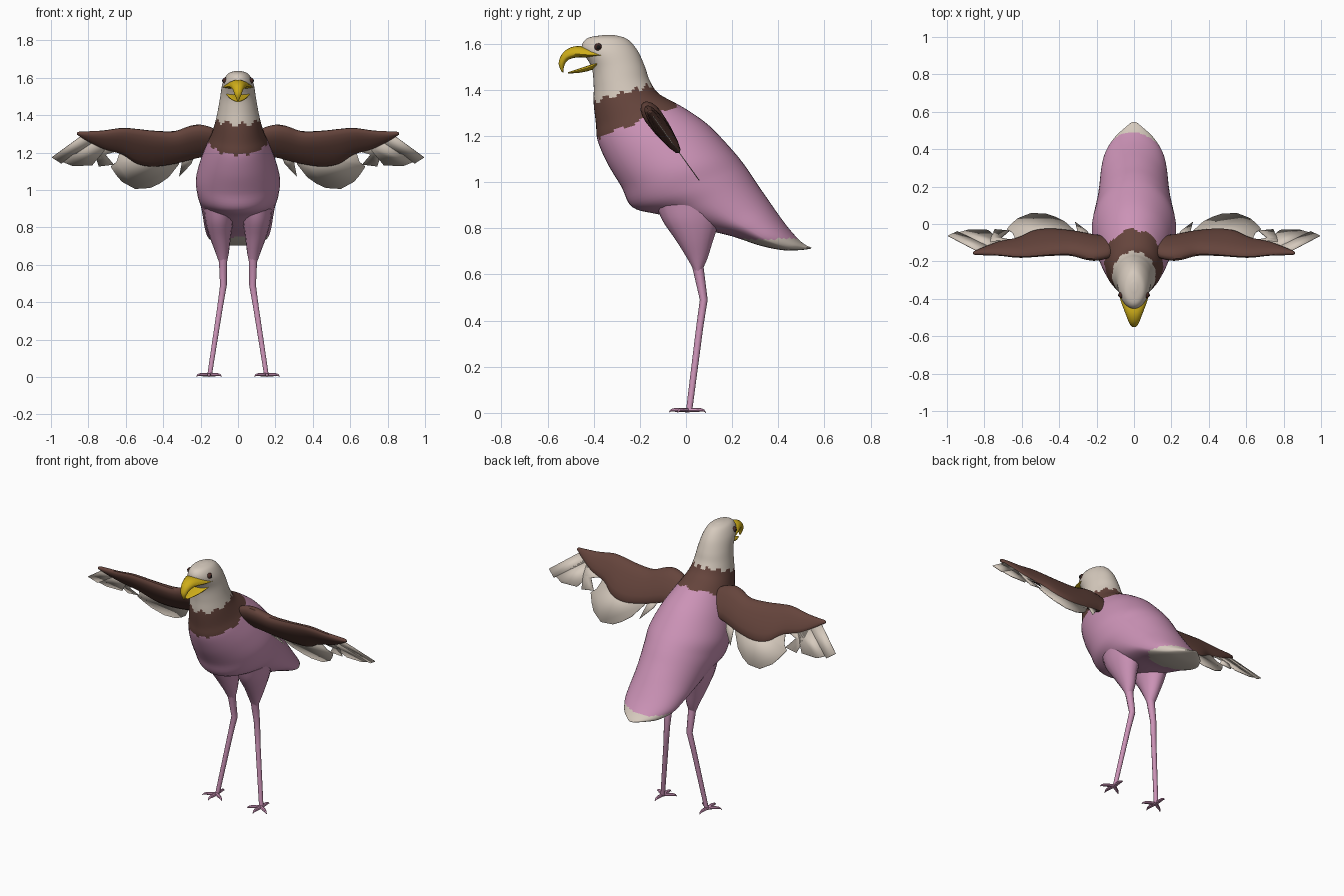
import bpy, bmesh, math
from mathutils import Vector

if "Cube" in bpy.data.objects:
    bpy.data.objects.remove(bpy.data.objects["Cube"], do_unlink=True)


def material(name, rgb):
    m = bpy.data.materials.new(name)
    m.use_nodes = True
    m.diffuse_color = (*rgb, 1)
    m.node_tree.nodes["Principled BSDF"].inputs["Base Color"].default_value = (*rgb, 1)
    return m


PINK = material("pink", (0.60, 0.29, 0.47))
BROWN = material("brown", (0.13, 0.058, 0.045))
CREAM = material("cream", (0.67, 0.59, 0.51))
YELLOW = material("yellow", (0.62, 0.42, 0.01))
IRIS = material("dark_brown", (0.07, 0.025, 0.02))
BLACK = material("black", (0.01, 0.01, 0.01))


def finish(name, bm, mats, mirror, angle=40):
    bmesh.ops.recalc_face_normals(bm, faces=bm.faces)
    me = bpy.data.meshes.new(name)
    bm.to_mesh(me)
    bm.free()
    ob = bpy.data.objects.new(name, me)
    bpy.context.collection.objects.link(ob)
    for m in mats:
        me.materials.append(m)
    bpy.ops.object.select_all(action='DESELECT')
    ob.select_set(True)
    bpy.context.view_layer.objects.active = ob
    bpy.ops.object.shade_smooth_by_angle(angle=math.radians(angle))
    if mirror:
        ob.modifiers.new("mirror", 'MIRROR').use_clip = False
    return ob


def smooth_path(rows, subs):
    """Catmull-Rom interpolation of number rows."""
    out = []
    for i in range(len(rows) - 1):
        a, b = rows[max(i - 1, 0)], rows[i]
        c, d = rows[i + 1], rows[min(i + 2, len(rows) - 1)]
        for s in range(subs):
            t = s / subs
            out.append([0.5 * (2 * q + (r - p) * t + (2 * p - 5 * q + 4 * r - u) * t * t
                               + (3 * q - p - 3 * r + u) * t ** 3)
                        for p, q, r, u in zip(a, b, c, d)])
    return out + [rows[-1]]


def loft(name, rings, mats, sides=16, subs=4, mirror=False, rule=None):
    """Skin rings given as (low point, high point, half-width vector, widest fraction)."""
    rows = smooth_path([[*p, *q, *w, e] for p, q, w, e in rings], subs)
    bm = bmesh.new()
    loops = []
    for r in rows:
        p, q, w, e = Vector(r[0:3]), Vector(r[3:6]), Vector(r[6:9]), r[9]
        loop = []
        for k in range(sides):
            t = math.tau * k / sides
            c = math.cos(t)
            f = e + (1 - e if c > 0 else e) * c
            loop.append(bm.verts.new(p + (q - p) * f + w * math.sin(t)))
        loops.append(loop)
    for a, b in zip(loops, loops[1:]):
        for k in range(sides):
            j = (k + 1) % sides
            bm.faces.new((a[k], a[j], b[j], b[k]))
    bm.faces.new(loops[0])
    bm.faces.new(loops[-1])
    if rule:
        for f in bm.faces:
            f.material_index = rule(f.calc_center_median())
    return finish(name, bm, mats, mirror)


def sagittal(rows):
    """Rings centred on x = 0: front y, z, back y, z, half width, widest fraction."""
    return [((0, a, b), (0, c, d), (w, 0, 0), e) for a, b, c, d, w, e in rows]


# Head, neck, torso and tail in one skin, coloured by bands
def plumage(c):
    jag = 0.012 * math.sin(math.atan2(c.x, c.y + 0.25) * 11)
    if c.y > 0.495 or (c.y > 0.22 and c.z < 0.75 + jag * 0.5):
        return 2
    if c.z > 1.35 + 0.28 * (c.y + 0.4) + jag:
        return 2
    return 1 if c.z > 1.19 + 0.4 * (c.y + 0.385) + jag * 0.6 else 0


loft("body", sagittal([
    (-0.36, 1.637, -0.31, 1.637, 0.015, .5),
    (-0.43, 1.622, -0.255, 1.62, 0.055, .5),
    (-0.452, 1.575, -0.21, 1.57, 0.082, .5),
    (-0.41, 1.50, -0.178, 1.50, 0.095, .5),
    (-0.40, 1.42, -0.157, 1.44, 0.107, .5),
    (-0.40, 1.34, -0.12, 1.385, 0.122, .5),
    (-0.39, 1.25, -0.05, 1.345, 0.142, .5),
    (-0.383, 1.18, 0.01, 1.31, 0.165, .5),
    (-0.34, 1.08, 0.10, 1.245, 0.198, .5),
    (-0.28, 0.98, 0.20, 1.14, 0.225, .5),
    (-0.23, 0.89, 0.26, 1.065, 0.217, .5),
    (-0.10, 0.855, 0.31, 0.99, 0.20, .48),
    (0.06, 0.80, 0.355, 0.925, 0.187, .42),
    (0.20, 0.765, 0.40, 0.86, 0.178, .35),
    (0.32, 0.725, 0.445, 0.80, 0.16, .3),
    (0.42, 0.705, 0.49, 0.75, 0.115, .3),
    (0.49, 0.705, 0.52, 0.727, 0.06, .4),
    (0.54, 0.711, 0.545, 0.716, 0.015, .5),
]), [PINK, BROWN, CREAM], sides=48, subs=6, rule=plumage)

# Hooked beak
loft("upper_beak", sagittal([
    (-0.345, 1.545, -0.36, 1.557, 0.084, .3),
    (-0.41, 1.54, -0.425, 1.583, 0.07, .25),
    (-0.475, 1.54, -0.485, 1.588, 0.046, .3),
    (-0.512, 1.528, -0.532, 1.562, 0.03, .4),
    (-0.528, 1.502, -0.552, 1.515, 0.017, .5),
    (-0.532, 1.475, -0.538, 1.477, 0.003, .5),
]), [YELLOW])
loft("lower_beak", sagittal([
    (-0.36, 1.52, -0.36, 1.54, 0.075, .5),
    (-0.405, 1.488, -0.405, 1.513, 0.055, .6),
    (-0.46, 1.474, -0.46, 1.493, 0.034, .6),
    (-0.512, 1.471, -0.512, 1.476, 0.008, .5),
]), [YELLOW])

# Eyes
for name, x, r, mat in (("iris", 0.066, 0.017, IRIS), ("pupil", 0.074, 0.011, BLACK)):
    bm = bmesh.new()
    bmesh.ops.create_uvsphere(bm, u_segments=16, v_segments=10, radius=r)
    bmesh.ops.translate(bm, verts=bm.verts, vec=(x, -0.38, 1.585))
    finish(name, bm, [mat], True)


# Wings lie in one slanted sheet
def sheet(x, z):
    return Vector((x, -0.175 + 0.72 * (1.33 - z), z))


ACROSS = Vector((0, 0.81, 0.58))
loft("wing_arm", [(sheet(x, lo), sheet(x, hi), ACROSS * t, .65) for x, hi, lo, t in (
    (0.11, 1.29, 1.22, 0.015), (0.13, 1.325, 1.18, 0.032), (0.20, 1.345, 1.175, 0.04),
    (0.26, 1.338, 1.16, 0.04), (0.34, 1.312, 1.14, 0.036), (0.45, 1.315, 1.125, 0.033),
    (0.54, 1.325, 1.14, 0.03), (0.62, 1.33, 1.19, 0.026), (0.72, 1.317, 1.22, 0.02),
    (0.80, 1.312, 1.26, 0.016), (0.85, 1.31, 1.29, 0.01), (0.862, 1.304, 1.297, 0.003),
)], [BROWN], mirror=True)

FEATHERS = {
    "wing_tip_feather": ((.83, 1.295), (.995, 1.175), (.945, 1.142), (.77, 1.26)),
    "second_feather": ((.79, 1.265), (.935, 1.15), (.885, 1.13), (.78, 1.132), (.70, 1.23)),
    "third_feather": ((.77, 1.255), (.765, 1.19), (.745, 1.127), (.665, 1.137), (.71, 1.19), (.64, 1.21)),
    "broad_feathers": ((.63, 1.21), (.65, 1.15), (.68, 1.125), (.65, 1.08), (.62, 1.045), (.55, 1.007),
                       (.47, 1.012), (.42, 1.035), (.37, 1.07), (.315, 1.14), (.33, 1.2)),
    "inner_feather": ((.22, 1.21), (.25, 1.14), (.315, 1.072), (.29, 1.2)),
}
for name, outline in FEATHERS.items():
    bm = bmesh.new()
    bm.faces.new([bm.verts.new(sheet(x, z)) for x, z in outline])
    ob = finish(name, bm, [CREAM], True)
    solid = ob.modifiers.new("thickness", 'SOLIDIFY')
    solid.thickness, solid.offset = 0.004, 0


# Legs: x, z, front y, back y, half width
def limb(rows):
    return [((x, a, z), (x, b, z), (w, 0, 0), .5) for x, z, a, b, w in rows]


loft("thigh", limb([
    (0.10, 0.90, -0.13, 0.16, 0.085), (0.10, 0.83, -0.10, 0.145, 0.075),
    (0.095, 0.75, -0.045, 0.118, 0.057), (0.085, 0.67, 0.005, 0.093, 0.037),
    (0.08, 0.61, 0.038, 0.066, 0.02)]), [PINK], mirror=True)
loft("shin", limb([
    (0.08, 0.64, 0.025, 0.075, 0.024), (0.078, 0.49, 0.06, 0.094, 0.019),
    (0.095, 0.38, 0.045, 0.076, 0.016), (0.152, 0.01, 0.0, 0.027, 0.013)]),
    [PINK], sides=10, subs=1, mirror=True)

# Toes with curved claws, three forward and one back
for name, deg in (("middle_toe", -90), ("outer_toe", -32), ("inner_toe", -148), ("hind_toe", 90)):
    d = Vector((math.cos(math.radians(deg)), math.sin(math.radians(deg)), 0))
    side = Vector((-d.y, d.x, 0))
    base = Vector((0.155, 0.006, 0))
    loft(name, [((base + d * s) + Vector((0, 0, lo)), (base + d * s) + Vector((0, 0, hi)), side * w, .4)
                for s, lo, hi, w in ((-0.01, 0.002, 0.02, 0.012), (0.03, 0.004, 0.022, 0.011),
                                     (0.055, 0.005, 0.021, 0.009), (0.072, 0.005, 0.015, 0.005),
                                     (0.08, 0.0, 0.003, 0.002))],
         [PINK], sides=8, subs=2, mirror=True)
